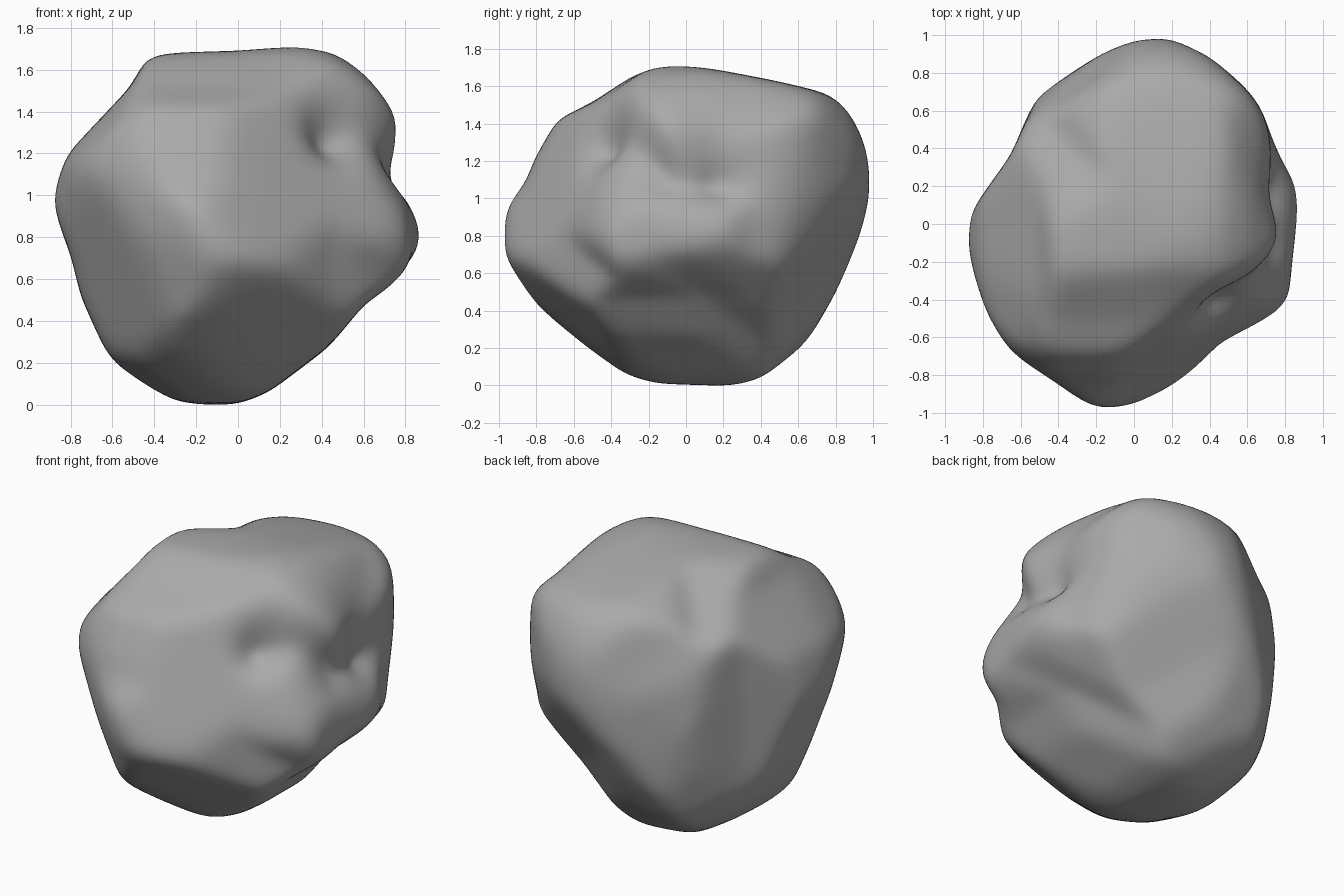
import bpy
import bmesh
import math
from mathutils import Vector

if "Cube" in bpy.data.objects:
    bpy.data.objects.remove(bpy.data.objects["Cube"], do_unlink=True)

SHARPNESS = 50  # how crisply the carved contours meet


def contour(azimuth, elevation, points):
    """A carving outline with the axes of the plane it is drawn on."""
    a, e = math.radians(azimuth), math.radians(elevation)
    across = Vector((-math.sin(a), math.cos(a), 0))
    toward = Vector((math.cos(a) * math.cos(e), math.sin(a) * math.cos(e), math.sin(e)))
    corners = [Vector(p) for p in points]
    edges = [(p, q - p) for p, q in zip(corners, corners[1:] + corners[:1])]
    return across, toward.cross(across), edges


def reach(direction, outline):
    """Distance from the centre to the outline along a direction."""
    across, up, edges = outline
    ray = Vector((direction.dot(across), direction.dot(up)))
    best = 9.0
    for start, edge in edges:
        turn = ray.cross(edge)
        if abs(turn) < 1e-6:
            continue
        along = start.cross(ray) / turn
        distance = start.cross(edge) / turn
        if distance > 0 and -0.001 <= along <= 1.001:
            best = min(best, distance)
    return best


def facet_reach(direction, facet):
    """Distance from the centre to a flat facet along a direction."""
    normal, offset = facet
    return offset / max(direction.dot(normal.normalized()), 0.1)


# Carving outlines, measured from the middle of the boulder
front = contour(-90, 0, [
    (-.45, .81), (-.3, .83), (0, .84), (.28, .87), (.48, .83), (.62, .72),
    (.78, .54), (.81, .41), (.8, .29), (.77, .23), (.84, .09), (.89, -.04),
    (.86, -.16), (.74, -.28), (.6, -.38), (.43, -.59), (.16, -.79),
    (0, -.86), (-.12, -.87), (-.3, -.85), (-.6, -.68), (-.75, -.34),
    (-.8, -.14), (-.9, .12), (-.82, .34), (-.5, .68)])
side = contour(0, 0, [
    (-.23, .84), (-.06, .87), (.1, .85), (.5, .77), (.8, .7), (.89, .6),
    (.96, .44), (1, .29), (1, .14), (.94, -.06), (.8, -.36), (.61, -.7),
    (.42, -.83), (.22, -.87), (-.16, -.85), (-.35, -.8), (-.52, -.7),
    (-.68, -.58), (-.82, -.5), (-.92, -.26), (-.98, -.18), (-1, -.04),
    (-1, .09), (-.86, .22), (-.82, .34), (-.69, .57), (-.5, .66)])
plan = contour(-90, 90, [
    (.18, 1), (0, .98), (-.18, .9), (-.52, .68), (-.65, .37), (-.87, .06),
    (-.9, -.1), (-.79, -.48), (-.72, -.65), (-.45, -.82), (-.2, -1),
    (.09, -.98), (.25, -.87), (.47, -.63), (.73, -.5), (.82, -.41),
    (.84, -.2), (.89, .12), (.86, .22), (.77, .36), (.69, .6), (.62, .73),
    (.42, .88)])
front_corner = contour(-45, 30, [
    (-.37, .87), (.07, .83), (.16, .89), (.45, .93), (.67, .88), (.81, .75),
    (.94, .56), (.95, .28), (.87, -.09), (.85, -.25), (.64, -.42),
    (.49, -.49), (.34, -.66), (.03, -.8), (-.23, -.83), (-.49, -.71),
    (-.75, -.57), (-.89, -.2), (-.98, .16), (-.9, .36), (-.58, .68)])
back_corner = contour(135, 30, [
    (-.44, .89), (-.16, .94), (-.08, .93), (.16, .83), (.63, .72),
    (.79, .61), (.98, .26), (.86, -.03), (.57, -.72), (.23, -.88),
    (-.04, -.94), (-.32, -.85), (-.48, -.72), (-.62, -.46), (-.85, -.14),
    (-.95, .08), (-.94, .46), (-.89, .54), (-.75, .61)])
under_corner = contour(45, -30, [
    (-.04, 1.06), (.25, 1.04), (.48, .96), (.65, .79), (.72, .56), (.8, .37),
    (.85, .1), (.81, -.19), (.75, -.44), (.65, -.61), (.39, -.82),
    (.04, -.87), (-.23, -.84), (-.55, -.73), (-.77, -.42), (-.78, -.12),
    (-.92, .08), (-.62, .5), (-.64, .72), (-.48, .88), (-.2, .95)])
outlines = [front, side, plan, front_corner, back_corner, under_corner]

# Flat facets: the slope above the ledge and the undercut below it
facets = [(Vector((.47, -.8, .36)), .74),
          (Vector((.26, -.68, -.69)), .79)]

# Hollows: where they sit, how wide and how deep
hollows = [(Vector((.45, -.42, .43)), .17, .13),
           (Vector((.75, -.12, .28)), .15, .07),
           (Vector((.75, .17, .36)), .24, .1),
           (Vector((.77, .2, .24)), .13, .05)]

# Boulder: a ball pulled in to the outlines and facets, then hollowed
bm = bmesh.new()
bmesh.ops.create_icosphere(bm, subdivisions=6, radius=1)
for vert in bm.verts:
    ray = vert.co.normalized()
    limits = [reach(ray, o) for o in outlines] + [facet_reach(ray, f) for f in facets]
    radius = sum(limit ** -SHARPNESS for limit in limits) ** (-1 / SHARPNESS)
    for place, width, depth in hollows:
        gap = (ray - place.normalized()).length
        radius -= depth * math.exp(-(gap / width) ** 2)
    vert.co = ray * radius
for _ in range(8):
    bmesh.ops.smooth_vert(bm, verts=bm.verts, factor=0.5,
                          use_axis_x=True, use_axis_y=True, use_axis_z=True)

# Stand it on the ground
lowest = min(v.co.z for v in bm.verts)
bmesh.ops.translate(bm, verts=bm.verts, vec=(0, 0, -lowest))

mesh = bpy.data.meshes.new("boulder")
bm.to_mesh(mesh)
bm.free()
mesh.shade_smooth()
boulder = bpy.data.objects.new("boulder", mesh)
bpy.context.collection.objects.link(boulder)

# Stone colour
stone = bpy.data.materials.new("grey_stone")
stone.use_nodes = True
colour = (0.4, 0.4, 0.4, 1)
stone.diffuse_color = colour
stone.node_tree.nodes["Principled BSDF"].inputs["Base Color"].default_value = colour
mesh.materials.append(stone)
